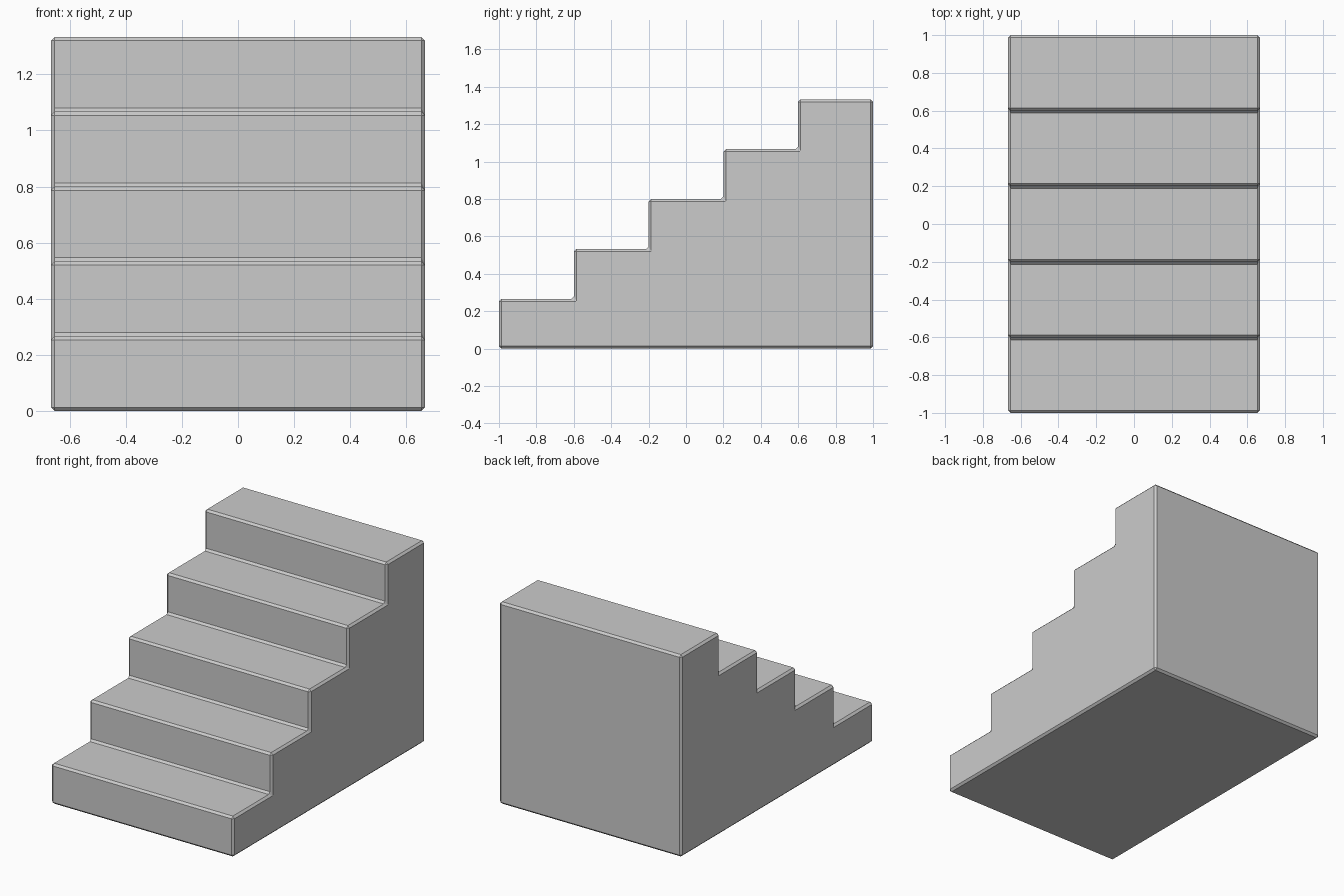
import bpy, bmesh

if "Cube" in bpy.data.objects:
    bpy.data.objects.remove(bpy.data.objects["Cube"])

STEPS = 5
WIDTH, DEPTH, HEIGHT = 4 / 3, 2.0, 4 / 3
RUN, RISE = DEPTH / STEPS, HEIGHT / STEPS

# Stepped side profile in (y, z), climbing towards the back
profile = [(DEPTH / 2, 0), (-DEPTH / 2, 0)]
for i in range(STEPS):
    y, z = -DEPTH / 2 + i * RUN, (i + 1) * RISE
    profile += [(y, z), (y + RUN, z)]

# Extrude the profile across the width
bm = bmesh.new()
side = bm.faces.new([bm.verts.new((-WIDTH / 2, y, z)) for y, z in profile])
ext = bmesh.ops.extrude_face_region(bm, geom=[side], use_keep_orig=True)
moved = [g for g in ext["geom"] if isinstance(g, bmesh.types.BMVert)]
bmesh.ops.translate(bm, verts=moved, vec=(WIDTH, 0, 0))
bmesh.ops.recalc_face_normals(bm, faces=bm.faces)

mesh = bpy.data.meshes.new("staircase")
bm.to_mesh(mesh)
bm.free()
stairs = bpy.data.objects.new("staircase", mesh)
bpy.context.collection.objects.link(stairs)

# Small chamfer on every edge, including the inner corners
bevel = stairs.modifiers.new("edge_chamfer", "BEVEL")
bevel.width = 0.0133
bevel.segments = 1
bevel.limit_method = "ANGLE"
